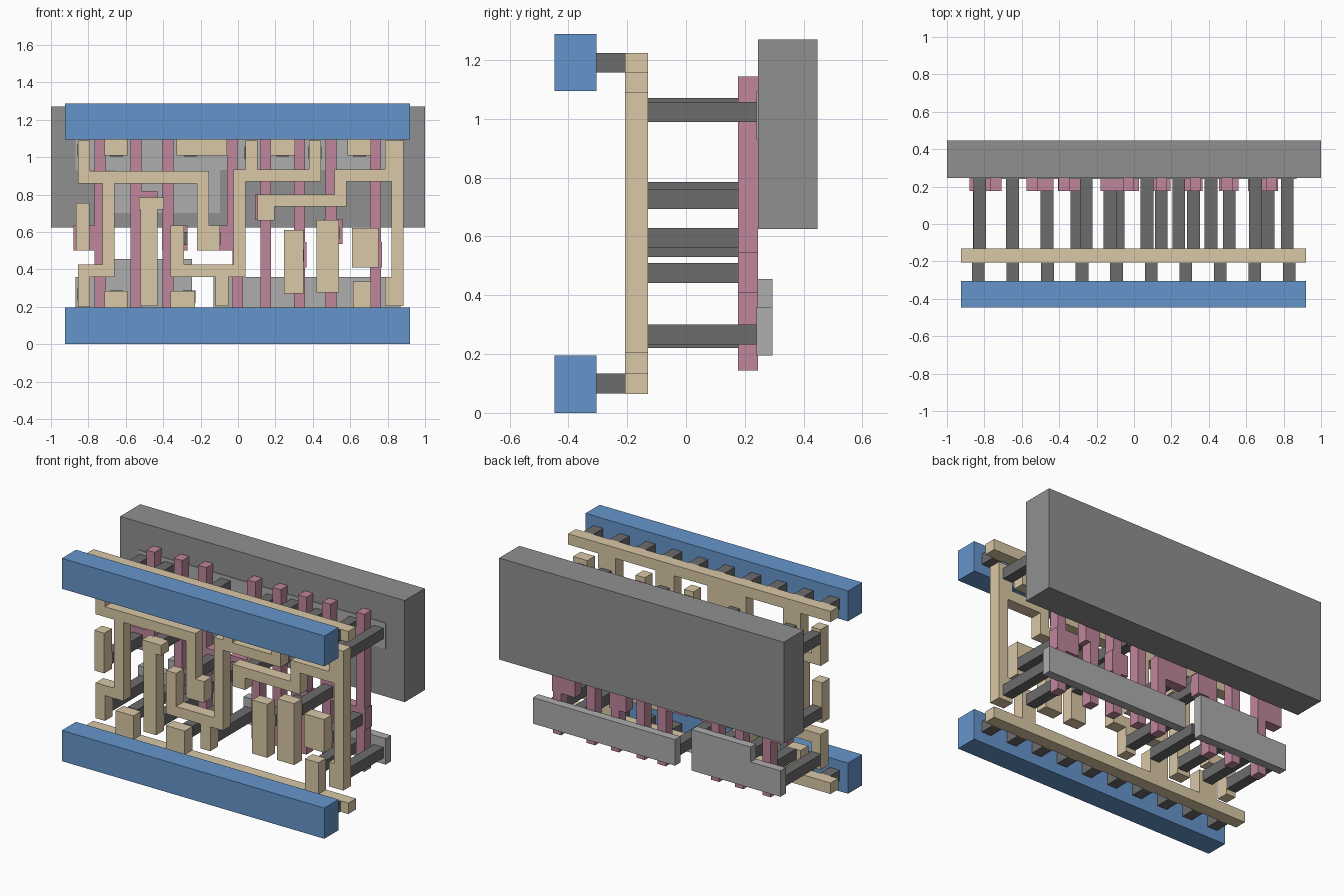
import bpy, bmesh


def material(name, rgb):
    m = bpy.data.materials.new(name)
    m.diffuse_color = (*rgb, 1)
    return m


BLUE = material("blue", (0.13, 0.30, 0.60))
TAN = material("tan", (0.70, 0.58, 0.38))
PINK = material("pink", (0.52, 0.24, 0.33))
DARK = material("dark_grey", (0.15, 0.15, 0.15))
MID = material("mid_grey", (0.28, 0.28, 0.28))
LIGHT = material("light_grey", (0.42, 0.42, 0.42))


def plate(name, rects, y0, y1, mat):
    """Union of (x0, x1, z0, z1) rectangles, extruded from y0 to y1."""
    xs = sorted({v for r in rects for v in r[:2]})
    zs = sorted({v for r in rects for v in r[2:]})
    bm = bmesh.new()
    verts = {}

    def vert(x, z):
        if (x, z) not in verts:
            verts[x, z] = bm.verts.new((x, y0, z))
        return verts[x, z]

    for xa, xb in zip(xs, xs[1:]):
        for za, zb in zip(zs, zs[1:]):
            cx, cz = (xa + xb) / 2, (za + zb) / 2
            if any(r[0] < cx < r[1] and r[2] < cz < r[3] for r in rects):
                bm.faces.new([vert(xa, za), vert(xb, za), vert(xb, zb), vert(xa, zb)])
    front = bm.faces[:]
    ext = bmesh.ops.extrude_face_region(bm, geom=front, use_keep_orig=True)
    for v in ext["geom"]:
        if isinstance(v, bmesh.types.BMVert):
            v.co.y = y1
    bmesh.ops.recalc_face_normals(bm, faces=bm.faces)
    bmesh.ops.dissolve_limit(bm, angle_limit=0.01, verts=bm.verts, edges=bm.edges)
    me = bpy.data.meshes.new(name)
    bm.to_mesh(me)
    bm.free()
    me.materials.append(mat)
    ob = bpy.data.objects.new(name, me)
    bpy.context.collection.objects.link(ob)
    return ob


def pegs(name, centres, y0, y1):
    h = 0.034
    for i, (x, z) in enumerate(centres):
        plate(f"{name}_{i + 1}", [(x - h, x + h, z - h, z + h)], y0, y1, DARK)


# Large back slab
plate("back_slab", [(-1, 1, 0.625, 1.27)], 0.245, 0.447, MID)

# Light grey strips, upper one is sunk into the slab
plate("upper_strip", [(-0.87, 0.87, 0.93, 1.093), (-0.66, -0.095, 0.7, 1.093)], 0.24, 0.295, LIGHT)
plate("lower_strip_left", [(-0.87, -0.245, 0.195, 0.36), (-0.66, -0.245, 0.195, 0.455)], 0.24, 0.295, LIGHT)
plate("lower_strip_right", [(-0.13, 0.87, 0.195, 0.36)], 0.24, 0.295, LIGHT)

# Pink upright fingers: (finger centre, side pads)
fingers = [
    (-0.738, [(-0.88, -0.71, 0.5, 0.635)]),
    (-0.545, [(-0.575, -0.43, 0.685, 0.82)]),
    (-0.375, [(-0.405, -0.27, 0.5, 0.635)]),
    (0.148, [(0.09, 0.195, 0.665, 0.8)]),
    (0.328, [(0.25, 0.365, 0.41, 0.545)]),
    (0.497, [(0.455, 0.56, 0.535, 0.67)]),
    (0.735, [(0.61, 0.77, 0.41, 0.545)]),
]
for i, (x, pads) in enumerate(fingers):
    plate(f"finger_{i + 1}", [(x - 0.029, x + 0.029, 0.145, 1.145)] + pads, 0.177, 0.245, PINK)
plate("stepped_finger", [(-0.06, -0.002, 0.5, 1.145), (-0.03, 0.028, 0.145, 0.635),
                         (-0.18, 0.028, 0.5, 0.635)], 0.177, 0.245, PINK)

# Tan rails with tabs
plate("lower_rail", [(-0.925, 0.92, 0.065, 0.135), (-0.715, -0.59, 0.065, 0.285),
                     (-0.36, -0.23, 0.065, 0.285), (0.615, 0.71, 0.065, 0.335)], -0.207, -0.13, TAN)
plate("upper_rail", [(-0.925, 0.92, 1.157, 1.225), (-0.715, -0.59, 1.01, 1.225),
                     (-0.33, -0.06, 1.01, 1.225), (0.175, 0.305, 1.01, 1.225),
                     (0.585, 0.71, 1.01, 1.225)], -0.207, -0.13, TAN)

# Tan winding tracks
tracks = {
    "left_track": [(-0.855, -0.79, 0.86, 1.09), (-0.855, -0.155, 0.86, 0.925),
                   (-0.22, -0.155, 0.5, 0.925), (-0.22, -0.095, 0.5, 0.635),
                   (-0.725, -0.66, 0.36, 0.925), (-0.855, -0.66, 0.36, 0.425),
                   (-0.855, -0.79, 0.2, 0.425)],
    "middle_track": [(-0.36, -0.29, 0.36, 0.635), (-0.36, 0.04, 0.36, 0.425),
                     (-0.12, -0.05, 0.205, 0.425), (-0.025, 0.04, 0.36, 0.935),
                     (-0.025, 0.445, 0.87, 0.935), (0.04, 0.105, 0.87, 1.09),
                     (0.38, 0.445, 0.87, 1.09)],
    "right_track": [(0.105, 0.195, 0.66, 0.8), (0.105, 0.58, 0.735, 0.8),
                    (0.515, 0.58, 0.735, 0.935), (0.515, 0.885, 0.87, 0.935),
                    (0.82, 0.885, 0.205, 1.09), (0.785, 0.885, 0.87, 1.09),
                    (0.785, 0.885, 0.205, 0.36)],
    "left_tab": [(-0.865, -0.795, 0.5, 0.755)],
    "hooked_bar": [(-0.53, -0.395, 0.72, 0.785), (-0.52, -0.43, 0.205, 0.785)],
    "right_tab_a": [(0.245, 0.35, 0.27, 0.61)],
    "right_tab_b": [(0.42, 0.54, 0.275, 0.665)],
    "right_tab_c": [(0.61, 0.75, 0.41, 0.62)],
}
for name, rects in tracks.items():
    plate(name, rects, -0.207, -0.13, TAN)

# Dark pegs from tracks back to the strips
pegs("upper_peg", [(-0.825, 1.037), (-0.65, 1.037), (-0.255, 1.037), (0.07, 1.024),
                   (0.24, 1.037), (0.412, 1.024), (0.65, 1.037), (0.82, 1.024)], -0.13, 0.24)
pegs("lower_peg", [(-0.825, 0.267), (-0.65, 0.254), (-0.465, 0.267), (-0.26, 0.254),
                   (-0.085, 0.267), (0.65, 0.267), (0.82, 0.267)], -0.13, 0.24)
# Dark pegs from tracks back to the finger pads
pegs("finger_peg", [(-0.828, 0.565), (-0.465, 0.751), (-0.305, 0.565), (-0.128, 0.565),
                    (0.145, 0.727), (0.318, 0.475), (0.51, 0.595), (0.718, 0.475)], -0.13, 0.177)

# Blue front beams and the short pegs behind them
plate("lower_beam", [(-0.925, 0.92, 0, 0.195)], -0.447, -0.305, BLUE)
plate("upper_beam", [(-0.925, 0.92, 1.095, 1.288)], -0.447, -0.305, BLUE)
for label, z in (("lower", 0.1), ("upper", 1.191)):
    pegs(f"{label}_beam_peg", [(-0.8325 + 0.1848 * i, z) for i in range(10)], -0.305, -0.207)
